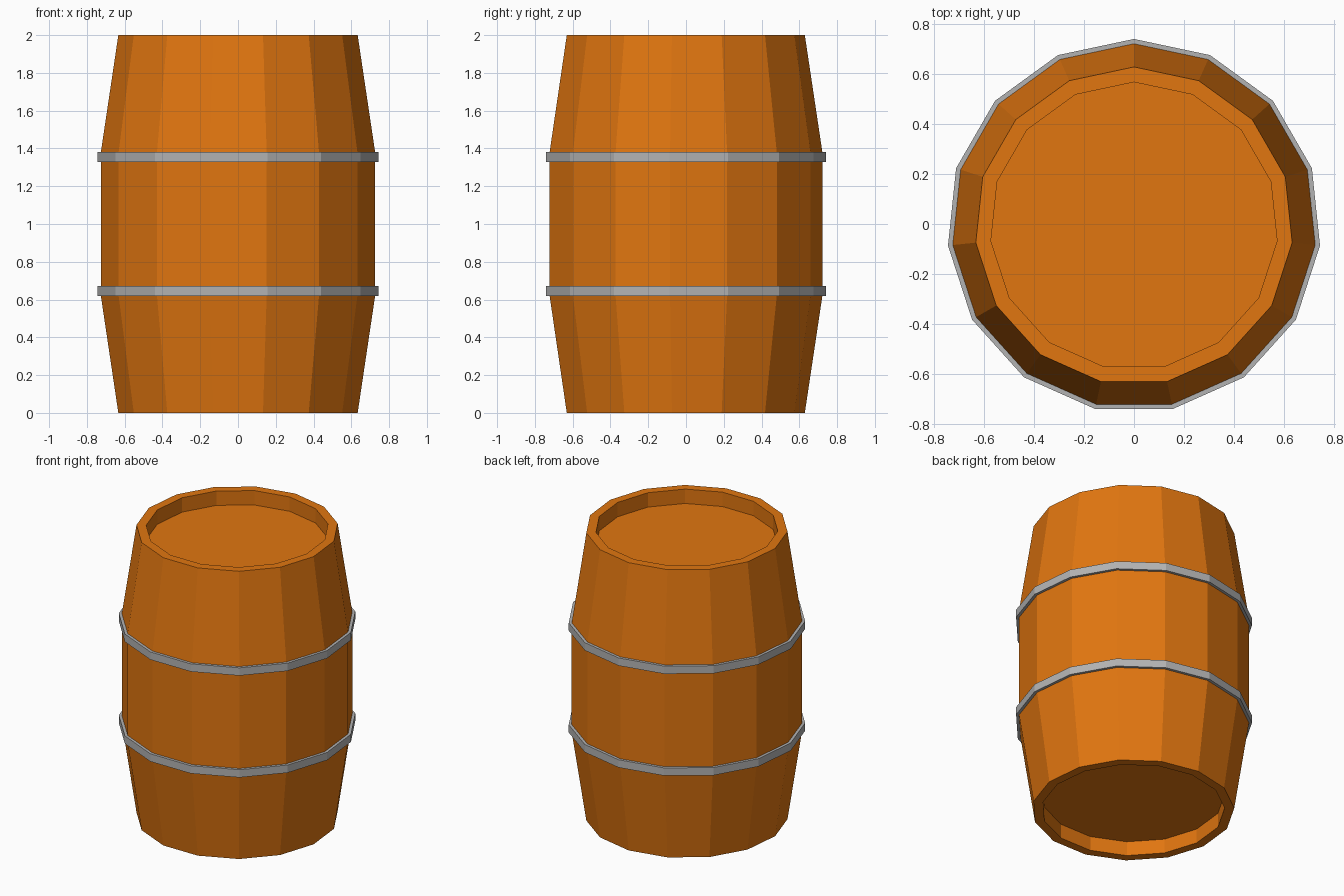
import bpy, math

if "Cube" in bpy.data.objects:
    bpy.data.objects.remove(bpy.data.objects["Cube"])

SIDES = 15
Y_SHIFT = -0.008  # odd-sided outline, centred by its bounds


def material(name, rgb):
    m = bpy.data.materials.new(name)
    m.diffuse_color = (*rgb, 1)
    m.use_nodes = True
    m.node_tree.nodes["Principled BSDF"].inputs["Base Color"].default_value = m.diffuse_color
    return m


def lathe(name, profile, mat, closed=False):
    """Revolve an (r, z) profile with flat facets; open profiles get end caps."""
    n = len(profile)
    verts = []
    for r, z in profile:
        for i in range(SIDES):
            a = math.pi / 2 + 2 * math.pi * i / SIDES
            verts.append((r * math.cos(a), r * math.sin(a) + Y_SHIFT, z))
    faces = []
    for j in range(n if closed else n - 1):
        k = (j + 1) % n
        for i in range(SIDES):
            i2 = (i + 1) % SIDES
            faces.append((j * SIDES + i, j * SIDES + i2, k * SIDES + i2, k * SIDES + i))
    if not closed:
        faces.append(tuple(reversed(range(SIDES))))
        faces.append(tuple(range((n - 1) * SIDES, n * SIDES)))
    me = bpy.data.meshes.new(name)
    me.from_pydata(verts, [], faces)
    me.materials.append(mat)
    ob = bpy.data.objects.new(name, me)
    bpy.context.collection.objects.link(ob)
    return ob


wood = material("orange_wood", (0.75, 0.180, 0.005))
metal = material("grey_metal", (0.45, 0.45, 0.45))

# Staved body with recessed lids at both ends
lathe("barrel_body", [(0.576, 0.10), (0.576, 0), (0.637, 0), (0.730, 0.62),
                      (0.730, 1.38), (0.637, 2), (0.576, 2), (0.576, 1.90)], wood)

# Two metal hoops, mirrored about mid height
for name, z in (("lower_hoop", 0.646), ("upper_hoop", 1.354)):
    lathe(name, [(0.70, z - 0.027), (0.749, z - 0.027),
                 (0.749, z + 0.027), (0.70, z + 0.027)], metal, closed=True)
